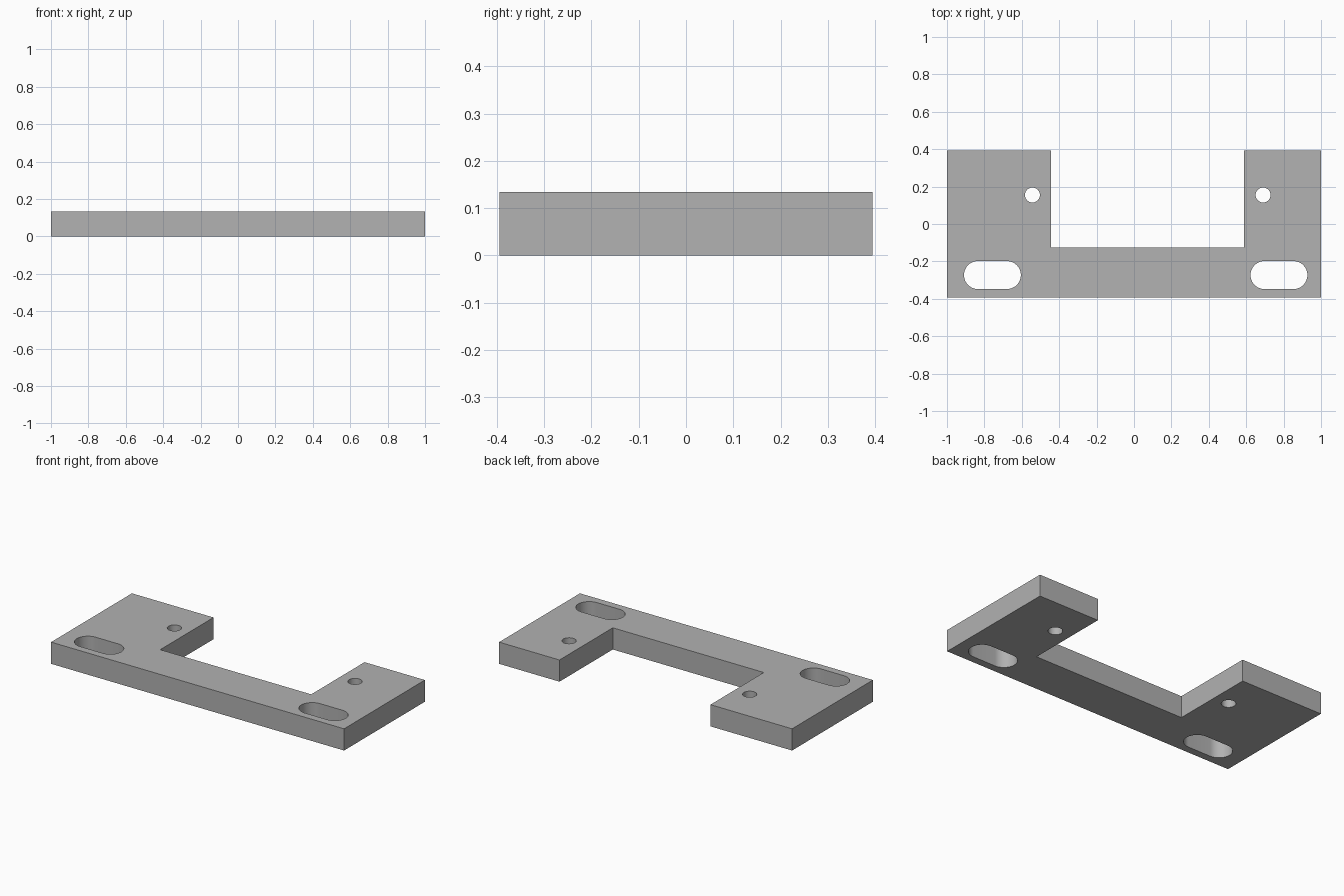
import bpy, bmesh
from math import pi, cos, sin

if "Cube" in bpy.data.objects:
    bpy.data.objects.remove(bpy.data.objects["Cube"], do_unlink=True)

HEIGHT = 0.134
BACK, FRONT, NOTCH = 0.394, -0.394, -0.126


def slot_points(x, y, radius, half_straight=0.0, steps=24):
    """Outline of a slot along x; a circle when half_straight is zero."""
    points = []
    for side in (1, -1):
        count = steps + 1 if half_straight else steps
        for i in range(count):
            a = pi * i / steps - side * pi / 2
            points.append((x + side * half_straight + radius * cos(a),
                           y + radius * sin(a)))
    return points


# U-shaped outline with one wide and one narrow arm
outline = [(-1, FRONT), (1, FRONT), (1, BACK), (0.588, BACK),
           (0.588, NOTCH), (-0.443, NOTCH), (-0.443, BACK), (-1, BACK)]

# Two adjusting slots and two round screw holes
loops = [outline]
loops += [slot_points(x, -0.273, 0.075, 0.077) for x in (-0.757, 0.775)]
loops += [slot_points(x, 0.155, 0.04) for x in (-0.543, 0.69)]

# Fill the outline around the openings and raise it to a plate
bm = bmesh.new()
edges = []
for loop in loops:
    verts = [bm.verts.new((x, y, 0)) for x, y in loop]
    edges += [bm.edges.new((v, verts[i - 1])) for i, v in enumerate(verts)]
bmesh.ops.triangle_fill(bm, use_beauty=True, use_dissolve=False, edges=edges)
raised = bmesh.ops.extrude_face_region(bm, geom=bm.faces[:], use_keep_orig=True)
top = [g for g in raised["geom"] if isinstance(g, bmesh.types.BMVert)]
bmesh.ops.translate(bm, vec=(0, 0, HEIGHT), verts=top)
bmesh.ops.recalc_face_normals(bm, faces=bm.faces[:])
mesh = bpy.data.meshes.new("mounting_plate")
bm.to_mesh(mesh)
bm.free()
plate = bpy.data.objects.new("mounting_plate", mesh)
bpy.context.collection.objects.link(plate)

# Plain grey finish
grey = bpy.data.materials.new("plain_grey")
grey.use_nodes = True
colour = (0.445, 0.445, 0.445, 1)
grey.diffuse_color = colour
shader = next(n for n in grey.node_tree.nodes if n.type == 'BSDF_PRINCIPLED')
shader.inputs["Base Color"].default_value = colour
mesh.materials.append(grey)

# Smooth hole walls, sharp plate edges
bpy.ops.object.select_all(action='DESELECT')
plate.select_set(True)
bpy.context.view_layer.objects.active = plate
bpy.ops.object.shade_smooth_by_angle(angle=pi / 6)
